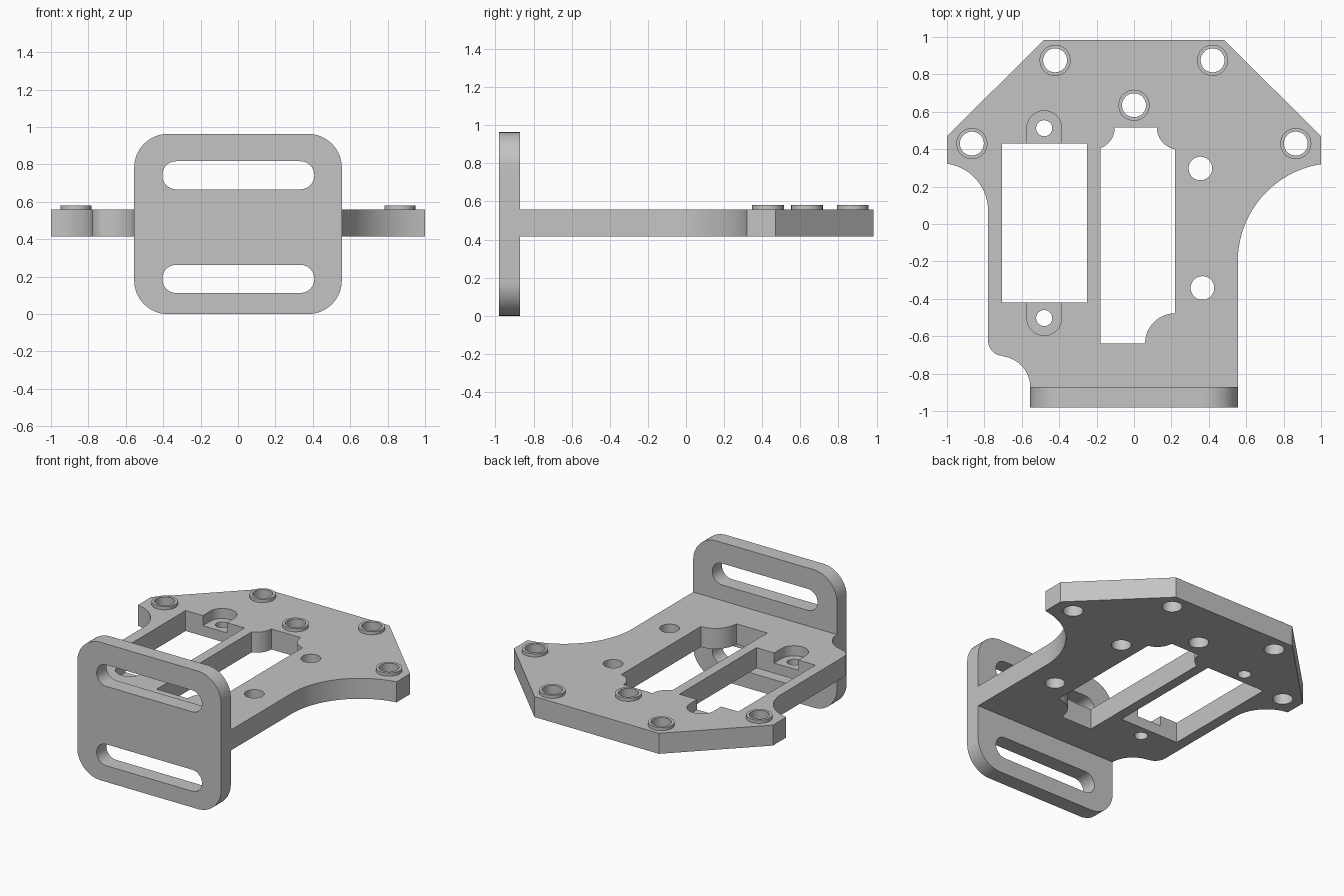
import bpy
import bmesh
from math import cos, sin, pi, radians
from mathutils import Matrix

cube = bpy.data.objects.get("Cube")
if cube:
    bpy.data.objects.remove(cube, do_unlink=True)

grey = bpy.data.materials.new("plain grey")
grey.use_nodes = True
COLOUR = (0.55, 0.55, 0.55, 1)
grey.diffuse_color = COLOUR
grey.node_tree.nodes["Principled BSDF"].inputs["Base Color"].default_value = COLOUR

BOTTOM, TOP = 0.415, 0.558
RECESS_FLOOR, BOSS_TOP = 0.487, 0.58
JOINT_Y, FRONT_Y = -0.872, -0.98


def arc(cx, cy, r, start, end, steps=16):
    """Points along an arc, angles in degrees."""
    angles = [radians(start + (end - start) * i / steps) for i in range(steps + 1)]
    return [(cx + r * cos(a), cy + r * sin(a)) for a in angles]


def circle(cx, cy, r):
    return arc(cx, cy, r, 0, 360, 48)[:-1]


def rounded_box(x0, x1, y0, y1, r):
    return (arc(x1 - r, y1 - r, r, 0, 90) + arc(x0 + r, y1 - r, r, 90, 180)
            + arc(x0 + r, y0 + r, r, 180, 270) + arc(x1 - r, y0 + r, r, 270, 360))


def prism(name, points, z0, z1):
    """Extrude a flat outline from z0 to z1."""
    bm = bmesh.new()
    face = bm.faces.new([bm.verts.new((x, y, z0)) for x, y in points])
    grown = bmesh.ops.extrude_face_region(bm, geom=[face])["geom"]
    top = [v for v in grown if isinstance(v, bmesh.types.BMVert)]
    bmesh.ops.translate(bm, verts=top, vec=(0, 0, z1 - z0))
    bmesh.ops.recalc_face_normals(bm, faces=bm.faces)
    mesh = bpy.data.meshes.new(name)
    bm.to_mesh(mesh)
    bm.free()
    mesh.materials.append(grey)
    obj = bpy.data.objects.new(name, mesh)
    bpy.context.collection.objects.link(obj)
    return obj


def select(obj):
    bpy.ops.object.select_all(action="DESELECT")
    obj.select_set(True)
    bpy.context.view_layer.objects.active = obj


def cut(obj, points, z0, z1):
    """Cut an extruded outline out of a part."""
    cutter = prism("cutter", points, z0, z1)
    cutter.hide_render = True
    mod = obj.modifiers.new("cut", "BOOLEAN")
    mod.operation = "DIFFERENCE"
    mod.solver = "EXACT"
    mod.object = cutter
    select(obj)
    bpy.ops.object.modifier_apply(modifier=mod.name)
    bpy.data.objects.remove(cutter, do_unlink=True)


def finish(obj):
    select(obj)
    bpy.ops.object.shade_smooth_by_angle(angle=radians(30))


# Base plate outline, clockwise from the front left-hand end
outline = (arc(-0.72, JOINT_Y, 0.165, 0, 82)
           + arc(-0.70, -0.625, 0.08, 268, 180)
           + arc(-1.035, 0.07, 0.255, 0, 82)
           + [(-1, 0.47), (-0.48, 0.985), (0.48, 0.985), (1, 0.47)]
           + arc(1.081, -0.2, 0.526, 98.8, 180, 28)
           + [(0.555, JOINT_Y)])
base = prism("base_plate", outline, BOTTOM, TOP)

# Rectangular opening and the relieved opening beside it
openings = [
    [(-0.705, -0.42), (-0.25, -0.42), (-0.25, 0.43), (-0.705, 0.43)],
    [(-0.18, -0.64)] + arc(0.222, -0.64, 0.163, 180, 90.7)
    + arc(0.24, 0.515, 0.117, 260, 180)
    + arc(-0.22, 0.515, 0.117, 0, -70),
]
for points in openings:
    cut(base, points, 0, 1)

# Half-depth ear recesses at both ends of the rectangular opening
EAR_X, EAR_R = -0.48, 0.093
for y, side in ((0.512, 1), (-0.503, -1)):
    ear = arc(EAR_X, y, EAR_R, 0, 180 * side, 24)
    ear += [(EAR_X - EAR_R, y - 0.12 * side), (EAR_X + EAR_R, y - 0.12 * side)]
    cut(base, ear, RECESS_FLOOR, 1)
    cut(base, circle(EAR_X, y, 0.043), 0, 1)

# Plain screw holes
for x, y in ((0.355, 0.297), (0.366, -0.342)):
    cut(base, circle(x, y, 0.063), 0, 1)

# Raised bosses with through holes
bosses = [(-0.422, 0.875), (0.42, 0.875), (0, 0.635), (-0.867, 0.43), (0.865, 0.43)]
for i, (x, y) in enumerate(bosses):
    cut(base, circle(x, y, 0.064), 0, 1)
    boss = prism(f"boss_{i + 1}", circle(x, y, 0.083), TOP, BOSS_TOP)
    cut(boss, circle(x, y, 0.064), 0, 1)
    finish(boss)
finish(base)

# Upright strap plate with two slots, drawn flat and then stood up
strap = prism("strap_plate", rounded_box(-0.555, 0.555, 0, 0.963, 0.18), 0, JOINT_Y - FRONT_Y)
for low, high in ((0.113, 0.263), (0.667, 0.817)):
    cut(strap, rounded_box(-0.405, 0.408, low, high, 0.0745), -1, 1)
strap.data.transform(Matrix.Translation((0, JOINT_Y, 0)) @ Matrix.Rotation(pi / 2, 4, "X"))
finish(strap)
